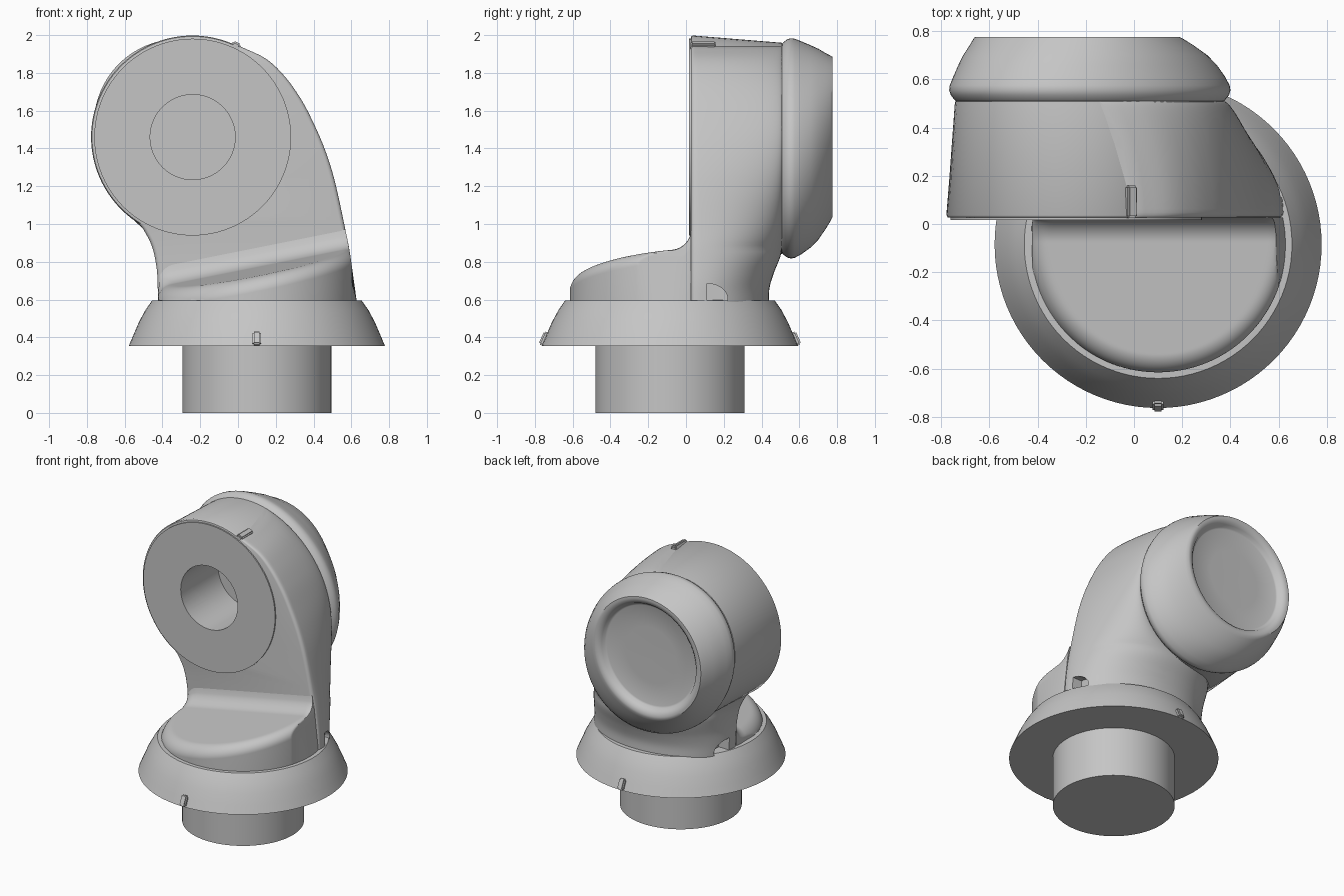
import bpy, bmesh, math
from mathutils import Vector, Matrix

cube = bpy.data.objects.get("Cube")
if cube:
    bpy.data.objects.remove(cube, do_unlink=True)

grey = bpy.data.materials.new("light grey")
grey.use_nodes = True
grey.diffuse_color = (0.56, 0.56, 0.56, 1)
grey.node_tree.nodes["Principled BSDF"].inputs["Base Color"].default_value = (0.56, 0.56, 0.56, 1)

SEG = 96
BX, BY, BASE_R = 0.10, -0.085, 0.53      # vertical axis and foot radius
FRONT = Vector((-0.24, 0.02, 1.46))      # centre of the front disc
BACK = Vector((-0.183, 0.51, 1.40))      # centre of the seam behind it
SEAM_R, STRETCH = 0.557, 0.09            # the seam is an oval leaning down to the right
TURN = [2 * math.pi * i / SEG for i in range(SEG)]


def select(ob):
    bpy.ops.object.select_all(action='DESELECT')
    ob.select_set(True)
    bpy.context.view_layer.objects.active = ob


def finish(name, bm, angle=35):
    bmesh.ops.recalc_face_normals(bm, faces=bm.faces)
    mesh = bpy.data.meshes.new(name)
    bm.to_mesh(mesh)
    bm.free()
    mesh.materials.append(grey)
    ob = bpy.data.objects.new(name, mesh)
    bpy.context.collection.objects.link(ob)
    select(ob)
    bpy.ops.object.shade_smooth_by_angle(angle=math.radians(angle))
    return ob


def loft(name, rings, angle=35):
    """Skin a list of equal-length point rings and close both ends."""
    bm = bmesh.new()
    rows = [[bm.verts.new(p) for p in ring] for ring in rings]
    n = len(rows[0])
    for a, b in zip(rows, rows[1:]):
        for i in range(n):
            j = (i + 1) % n
            bm.faces.new((a[i], a[j], b[j], b[i]))
    bm.faces.new(rows[0])
    bm.faces.new(rows[-1])
    return finish(name, bm, angle)


def ring_z(r, z):
    return [(BX + r * math.cos(a), BY + r * math.sin(a), z) for a in TURN]


def ring_y(c, r, y, k=0):
    """Ring facing the front, stretched by k along the falling diagonal."""
    pts = []
    for a in TURN:
        u, v = r * (1 + k) * math.cos(a), r * (1 - k) * math.sin(a)
        pts.append((c.x + (u + v) / math.sqrt(2), y, c.z + (v - u) / math.sqrt(2)))
    return pts


def block(name, size, matrix):
    bm = bmesh.new()
    bmesh.ops.create_cube(bm, size=1, matrix=matrix @ Matrix.Diagonal((*size, 1)))
    bmesh.ops.bevel(bm, geom=bm.edges[:], offset=0.008, segments=2, affect='EDGES')
    return finish(name, bm)


def cut(target, cutter):
    mod = target.modifiers.new("cut", 'BOOLEAN')
    mod.operation, mod.solver, mod.object = 'DIFFERENCE', 'EXACT', cutter
    select(target)
    bpy.ops.object.modifier_apply(modifier=mod.name)


def sample(keys, z):
    """Smooth interpolation through (z, value) keys."""
    for i in range(len(keys) - 1):
        (z0, v0), (z1, v1) = keys[i], keys[i + 1]
        if z <= z1:
            za, va = keys[max(i - 1, 0)]
            zb, vb = keys[min(i + 2, len(keys) - 1)]
            h = z1 - z0
            m0, m1 = (v1 - va) / (z1 - za) * h, (vb - v0) / (zb - z0) * h
            t = (z - z0) / h
            return ((2*t**3 - 3*t*t + 1) * v0 + (t**3 - 2*t*t + t) * m0
                    + (3*t*t - 2*t**3) * v1 + (t**3 - t*t) * m1)
    return keys[-1][1]


# Mounting post and flared collar
loft("mounting_post", [ring_z(0.395, 0), ring_z(0.395, 0.37)])
collar = [(0.678, 0.355), (0.655, 0.41), (0.625, 0.48), (0.59, 0.545), (0.555, 0.595), (0.5, 0.597)]
loft("collar", [ring_z(r, z) for r, z in collar])
for side, y in (("front", -1), ("back", 1)):
    tilt = Matrix.Rotation(y * 0.42, 4, 'X')
    block(side + "_collar_mark", (0.045, 0.03, 0.075),
          Matrix.Translation((BX, BY + y * 0.667, 0.393)) @ tilt)

# Side outlines, depth and roundness of the neck by height
LEFT = [(0.58, -0.42), (0.66, -0.425), (0.76, -0.43), (0.88, -0.455), (0.97, -0.5),
        (1.03, -0.54), (1.2, -0.5), (1.6, -0.45), (1.945, -0.28)]
RIGHT = [(0.58, 0.62), (0.7, 0.612), (0.85, 0.592), (0.944, 0.574), (1.236, 0.51),
         (1.4, 0.458), (1.555, 0.39), (1.67, 0.328), (1.79, 0.24), (1.88, 0.14), (1.945, 0.0)]
DEPTH = [(0.58, 0.44), (0.66, 0.442), (0.74, 0.465), (0.84, 0.503), (0.92, 0.508), (1.97, 0.508)]
POWER = [(0.58, 2.05), (0.85, 2.1), (1.1, 1.8), (1.4, 1.6), (1.945, 1.6)]


# Foot: sloped round step that sweeps up into the front wall
def foot_slice(y):
    half = math.sqrt(BASE_R**2 - (y - BY)**2)
    soft, sweep = 0.075, 0.1
    d = min(max(y - 0.027 + sweep, 0), sweep)
    lift = sweep - math.sqrt(sweep**2 - d * d)
    pts = [(BX - half, y, 0.58)]
    for i in range(65):
        x = BX - half * math.cos(math.pi * i / 64)
        inset = min(max(BASE_R - math.hypot(x - BX, y - BY), 0), soft)
        z = 0.77 + 0.2 * (x - BX) + 0.1 * (y - BY) + lift
        z = max(z - soft + math.sqrt(soft**2 - (soft - inset)**2), 0.598)
        pts.append((min(max(x, sample(LEFT, z)), sample(RIGHT, z)), y, z))
    return pts + [(BX + half, y, 0.58)]


end = -math.asin((0.0275 - BY) / BASE_R)
start = math.radians(88.5)
loft("foot", [foot_slice(BY - BASE_R * math.sin(start + (end - start) * i / 110))
              for i in range(111)], 50)


# Neck: flat-fronted sections that blend from the foot into the oval seam
def seam_right(z):
    a, b = SEAM_R * (1 + STRETCH), SEAM_R * (1 - STRETCH)
    p, q, dz = (a**-2 + b**-2) / 2, b**-2 - a**-2, z - BACK.z
    root = max(q * q * dz * dz - 4 * p * (p * dz * dz - 1), 0)
    x = BACK.x + (math.sqrt(root) - q * dz) / (2 * p) - 0.003
    return max(x, BX) if dz < 0 else x


def neck_ring(z):
    lo, hi, mid = sample(LEFT, z), sample(RIGHT, z), seam_right(z)
    front, back, p = 0.048, sample(DEPTH, z), sample(POWER, z)
    pts = []
    for i in range(49):
        a = math.pi * i / 48
        c, s = math.cos(a), max(math.sin(a), 0)
        reach = hi - mid if c > 0 else mid - lo
        power = p if c > 0 else 2.1
        pts.append((mid + reach * math.copysign(abs(c) ** (2 / power), c),
                    front + (back - front) * s ** (2 / power), z))
    # rounded front corners
    soft = 0.022
    corner = [math.radians(d) for d in (30, 60, 90)]
    pts += [(lo + soft * (1 - math.cos(a)), front - soft * math.sin(a), z) for a in corner]
    pts += [(hi - soft * (1 - math.cos(a)), front - soft * math.sin(a), z) for a in reversed(corner)]
    return pts


neck = loft("neck", [neck_ring(0.58 + 1.362 * i / 80) for i in range(81)], 45)

# Head: slanted drum with a slim front plate
drum = [(0.525, 0.026), (0.534, 0.028), (0.54, 0.038), (SEAM_R, 0.507), (0.54, 0.515)]
rings = []
for r, y in drum:
    t = (y - 0.02) / 0.49
    rings.append(ring_y(FRONT.lerp(BACK, t), r, y, STRETCH * t))
head = loft("head_drum", rings)
plate = loft("front_plate", [ring_y(FRONT, 0.521, 0.017), ring_y(FRONT, 0.521, 0.03)])

# Round socket in the front and two finger notches above the collar
socket = loft("socket_cutter", [ring_y(FRONT, 0.225, -0.1), ring_y(FRONT, 0.225, 0.44)])
for part in (head, plate, neck):
    cut(part, socket)
bpy.data.objects.remove(socket, do_unlink=True)
half_turn = [math.pi * (i / 24 - 0.5) for i in range(25)]
for s in (-1, 1):
    notch = loft("notch_cutter", [[(BX + s * x, 0.11 + 0.11 * math.cos(a), 0.605 + 0.08 * math.sin(a))
                                   for a in half_turn] for x in (0.435, 0.7)])
    cut(neck, notch)
    bpy.data.objects.remove(notch, do_unlink=True)
for part in (head, plate, neck):
    select(part)
    bpy.ops.object.shade_smooth_by_angle(angle=math.radians(40))

# Rear cap with rolled rim and shallow dish
cap = [(0.50, 0.54), (0.512, 0.557), (0.535, 0.575), (0.555, 0.581), (0.575, 0.578), (0.61, 0.562),
       (0.66, 0.534), (0.70, 0.505), (0.74, 0.465), (0.765, 0.438), (0.775, 0.425), (0.776, 0.41),
       (0.77, 0.39), (0.755, 0.373), (0.735, 0.362), (0.73, 0.35), (0.727, 0.2), (0.726, 0.02)]
rear = Vector((-0.235, 0.775, 1.46))
rings = []
for y, r in cap:
    t = min(max((y - 0.51) / 0.265, 0), 1) ** 3 if r > 0.42 else 1
    rings.append(ring_y(BACK.lerp(rear, t), r, y, STRETCH * (1 - t)))
loft("rear_cap", rings, 40)

# Alignment mark on top of the drum
lean = math.atan2(0.23, 0.49)
block("head_mark", (0.045, 0.135, 0.04),
      Matrix.Translation((-0.012, 0.092, 1.943)) @ Matrix.Rotation(lean, 4, 'Y'))
